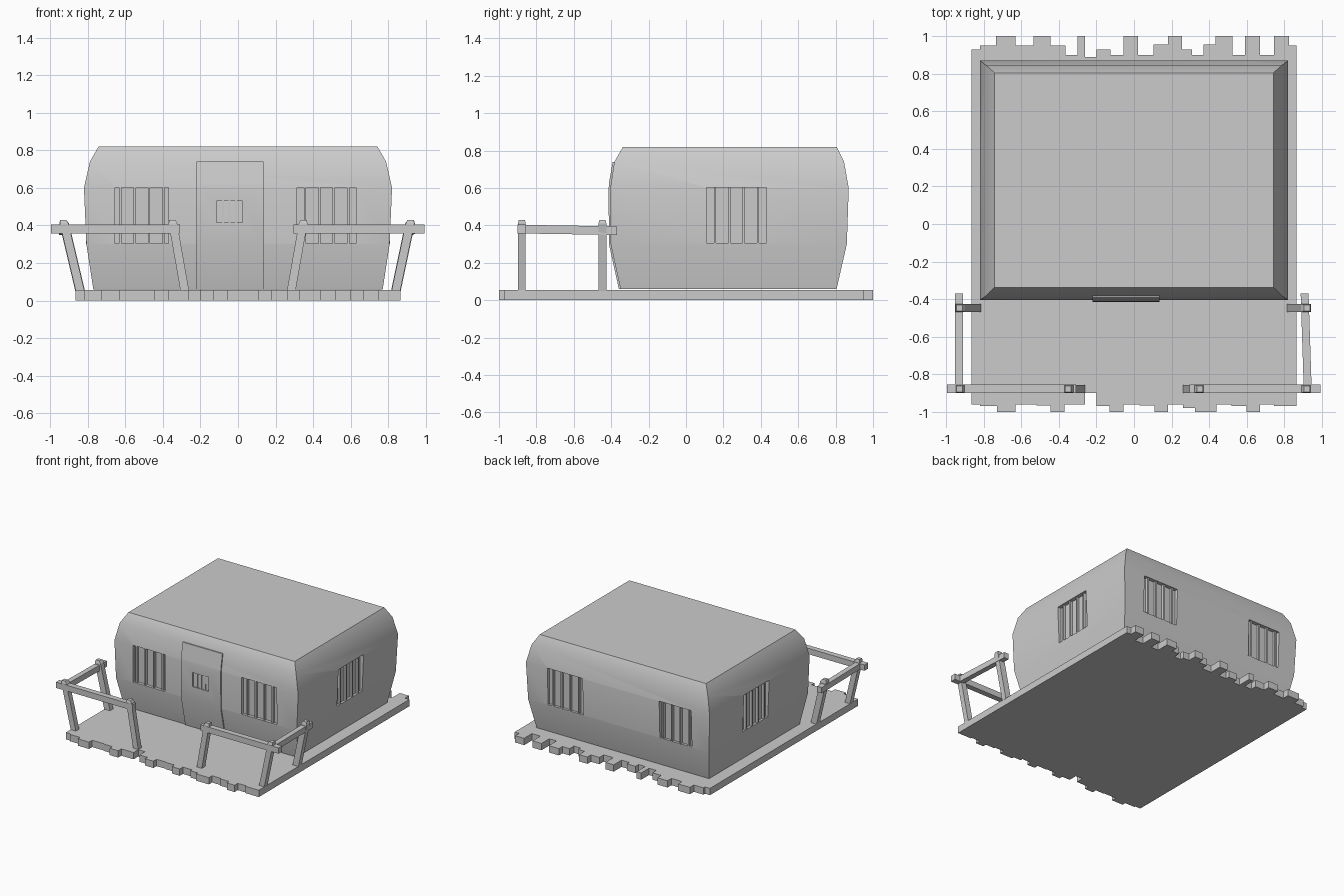
import bpy, bmesh
from mathutils import Vector

if "Cube" in bpy.data.objects:
    bpy.data.objects.remove(bpy.data.objects["Cube"])

def make(name, verts, faces):
    me = bpy.data.meshes.new(name)
    bm = bmesh.new()
    vs = [bm.verts.new(v) for v in verts]
    for f in faces:
        bm.faces.new([vs[i] for i in f])
    bmesh.ops.recalc_face_normals(bm, faces=bm.faces)
    bm.to_mesh(me)
    bm.free()
    ob = bpy.data.objects.new(name, me)
    bpy.context.collection.objects.link(ob)
    return ob

def loft(name, rings):
    n = len(rings[0])
    faces = [list(range(n)), [len(rings) * n - n + i for i in range(n)]]
    for r in range(len(rings) - 1):
        for i in range(n):
            j = (i + 1) % n
            faces.append([r*n + i, r*n + j, r*n + n + j, r*n + n + i])
    return make(name, [v for ring in rings for v in ring], faces)

def rect(x0, x1, y0, y1, z):
    return [(x0, y0, z), (x1, y0, z), (x1, y1, z), (x0, y1, z)]

def box(name, x0, x1, y0, y1, z0, z1):
    return loft(name, [rect(x0, x1, y0, y1, z0), rect(x0, x1, y0, y1, z1)])

def cut(ob, cutter):
    m = ob.modifiers.new("cut", 'BOOLEAN')
    m.operation, m.solver, m.object = 'DIFFERENCE', 'EXACT', cutter
    bpy.context.view_layer.objects.active = ob
    bpy.ops.object.modifier_apply(modifier=m.name)
    bpy.data.objects.remove(cutter)

# plank floor: outline with uneven plank ends (x of right edge, y of end)
back = [(-.82, .93), (-.735, .95), (-.63, 1), (-.535, .95), (-.445, 1), (-.365, .95),
        (-.30, .9), (-.26, 1), (-.2, .89), (-.125, .93), (-.055, .9), (.02, 1), (.105, .9),
        (.18, .955), (.255, 1), (.31, .93), (.37, .9), (.435, .955), (.525, 1),
        (.59, .9), (.67, 1), (.745, .9), (.825, 1), (.865, .95)]
front = [(-.82, -.96), (-.73, -.97), (-.63, -1), (-.52, -.96), (-.445, -.965), (-.37, -1),
         (-.26, -.96), (-.2, -.9), (-.13, -.97), (-.055, -1), (.03, -.96), (.11, -.965),
         (.18, -1), (.26, -.96), (.325, -.98), (.44, -1), (.52, -.96), (.6, -.97),
         (.67, -1), (.745, -.96), (.865, -.97)]

def steps(rows):
    x, pts = -.865, []
    for x1, y in rows:
        pts += [(x, y), (x1, y)]
        x = x1
    return pts

outline = steps(front) + steps(back)[::-1]
loft("plank_floor", [[(x, y, z) for x, y in outline] for z in (0, .055)])

# bulging hut body: (z, x half width, front y, back y)
prof = [(.06, .77, -.35, .805), (.30, .807, -.403, .86), (.60, .82, -.405, .87),
        (.74, .788, -.383, .845), (.82, .742, -.337, .805)]
body = loft("hut_body", [rect(-hx, hx, y0, y1, z) for z, hx, y0, y1 in prof])

# door follows the wall curve
door_line = [(.06, -.35), (.30, -.403), (.60, -.405), (.62, -.402)]
side = [(y - .009, z) for z, y in door_line] + [(y + .03, z) for z, y in door_line[::-1]]
door = loft("door", [[(x, y, z) for y, z in side] for x in (-.22, .135)])

# barred windows: recess cutter plus vertical bars
D = .025
Z0, Z1 = .305, .603
for c, h in ((-.512, .143), (.472, .157)):
    for tag, wall, s in (("front", -.404, 1), ("back", .865, -1)):
        ya, yb = sorted((wall - s * .05, wall + s * D))
        cut(body, box("cutter", c - h, c + h, ya, yb, Z0, Z1))
        ya, yb = sorted((wall + s * .004, wall + s * (D + .005)))
        for o in (-.115, -.038, .038, .115):
            box(tag + "_window_bar", c + o - .006, c + o + .006, ya, yb, Z0 - .005, Z1 + .003)
for s in (-1, 1):
    xa, xb = sorted((s * .87, s * (.813 - D)))
    cut(body, box("cutter", xa, xb, .11, .43, Z0, Z1))
    xa, xb = sorted((s * .808, s * (.813 - D - .005)))
    for o in (-.115, -.038, .038, .115):
        box("side_window_bar", xa, xb, .27 + o - .006, .27 + o + .006, Z0 - .005, Z1 + .003)
cut(door, box("cutter", -.115, .025, -.5, -.394, .415, .53))
for x in (-.08, -.045, -.01):
    box("door_window_bar", x - .005, x + .005, -.41, -.39, .412, .533)

for ob in (body, door):
    bpy.ops.object.select_all(action='DESELECT')
    ob.select_set(True)
    bpy.context.view_layer.objects.active = ob
    bpy.ops.object.shade_smooth_by_angle(angle=0.5)

# sloping board over the door
loft("door_board", [rect(-.22, .135, -.413, -.393, .62), rect(-.22, .135, -.392, -.372, .74)])

# leaning porch posts with tapered tops
def post(name, x0, x1, y, w=.023):
    rings = []
    for z, r in ((.05, w), (.41, w), (.43, .016)):
        x = x0 + (x1 - x0) * (z - .05) / .38
        rings.append(rect(x - r, x + r, y - min(r, .021), y + min(r, .021), z))
    loft(name, rings)

for s, top in ((-1, .93), (1, .92)):
    post("front_post", s * .84, s * top, -.878)
    post("gate_post", s * .283, s * .35, -.878)
    post("rear_post", s * .84, s * top, -.447, .026)

# porch rails
box("front_rail_left", -.995, -.31, -.9, -.855, .357, .404)
box("front_rail_right", .295, .992, -.9, -.855, .357, .404)
for name, xf, xr in (("side_rail_left", -.932, -.932), ("side_rail_right", .925, .908)):
    loft(name, [[(x - .021, y, z), (x + .021, y, z), (x + .021, y, z + .046), (x - .021, y, z + .046)]
                for x, y, z in ((xf, -.89, .357), (xr, -.37, .349))])
